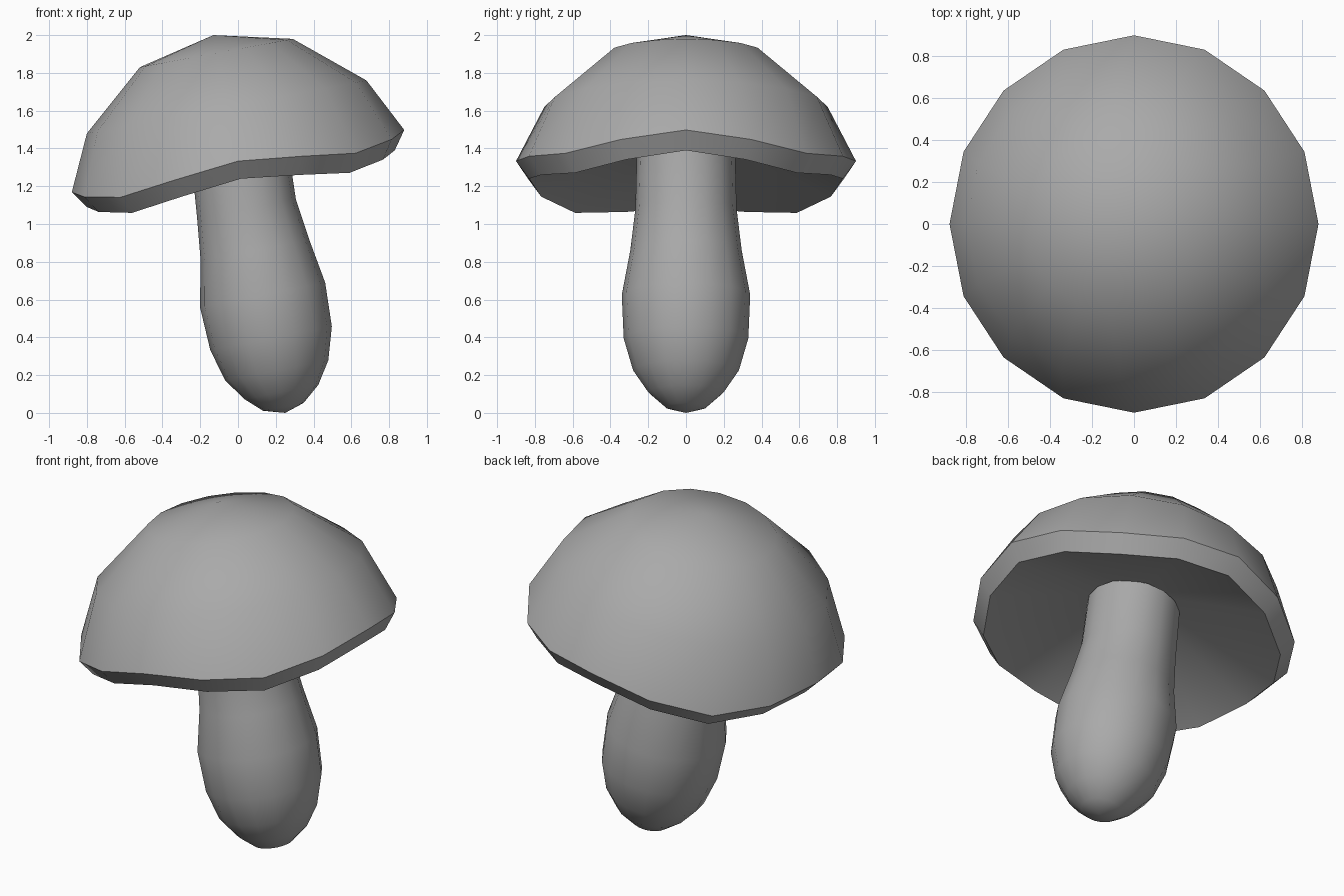
import bpy, bmesh
from math import cos, sin, pi, radians

if "Cube" in bpy.data.objects:
    bpy.data.objects.remove(bpy.data.objects["Cube"])

SIDES = 16

grey = bpy.data.materials.new("plain grey")
grey.use_nodes = True
grey.diffuse_color = (0.4, 0.4, 0.4, 1)
grey.node_tree.nodes["Principled BSDF"].inputs["Base Color"].default_value = (0.4, 0.4, 0.4, 1)


def ring(cx, z, rx, ry, rise, wave=0.0):
    """Tilted ring: rise lifts the +x side, wave dips the four diagonals."""
    angles = [2 * pi * i / SIDES for i in range(SIDES)]
    return [(cx + rx * cos(a), ry * sin(a),
             z + rise * cos(a) - wave * sin(2 * a) ** 2) for a in angles]


def loft(name, bottom, rings, top):
    """Skin the rings from bottom to top and close both ends at a point."""
    bm = bmesh.new()
    loops = [[bm.verts.new(p) for p in r] for r in rings]
    low, high = bm.verts.new(bottom), bm.verts.new(top)
    for i in range(SIDES):
        j = (i + 1) % SIDES
        bm.faces.new((low, loops[0][j], loops[0][i]))
        for a, b in zip(loops, loops[1:]):
            bm.faces.new((a[i], a[j], b[j], b[i]))
        bm.faces.new((loops[-1][i], loops[-1][j], high))
    bmesh.ops.recalc_face_normals(bm, faces=bm.faces)
    mesh = bpy.data.meshes.new(name)
    bm.to_mesh(mesh)
    bm.free()
    mesh.materials.append(grey)
    obj = bpy.data.objects.new(name, mesh)
    bpy.context.collection.objects.link(obj)
    bpy.ops.object.select_all(action="DESELECT")
    obj.select_set(True)
    bpy.context.view_layer.objects.active = obj
    bpy.ops.object.shade_smooth_by_angle(angle=radians(42))
    return obj


# Cap: hollow underside, wavy rim band, leaning dome
loft("cap", (0.0, 0, 1.5), [
    ring(0.015, 1.24, 0.815, 0.83, 0.15, 0.075),
    ring(0.0, 1.333, 0.88, 0.9, 0.165, 0.075),
    ring(-0.06, 1.62, 0.74, 0.75, 0.14),
    ring(-0.115, 1.905, 0.405, 0.41, 0.075),
], (-0.13, 0, 2.0))

# Stem: swollen foot, narrowing and bending up into the cap
stem_profile = [  # centre x, height, radius
    (0.24, 0.032, 0.11), (0.23, 0.11, 0.20), (0.205, 0.225, 0.28),
    (0.175, 0.395, 0.33), (0.13, 0.625, 0.34), (0.09, 0.86, 0.295),
    (0.045, 1.08, 0.268), (0.005, 1.40, 0.26),
]
loft("stem", (0.25, 0, 0.0),
     [ring(x, z, r * 0.975, r, r * 0.19) for x, z, r in stem_profile],
     (0.0, 0, 1.44))
